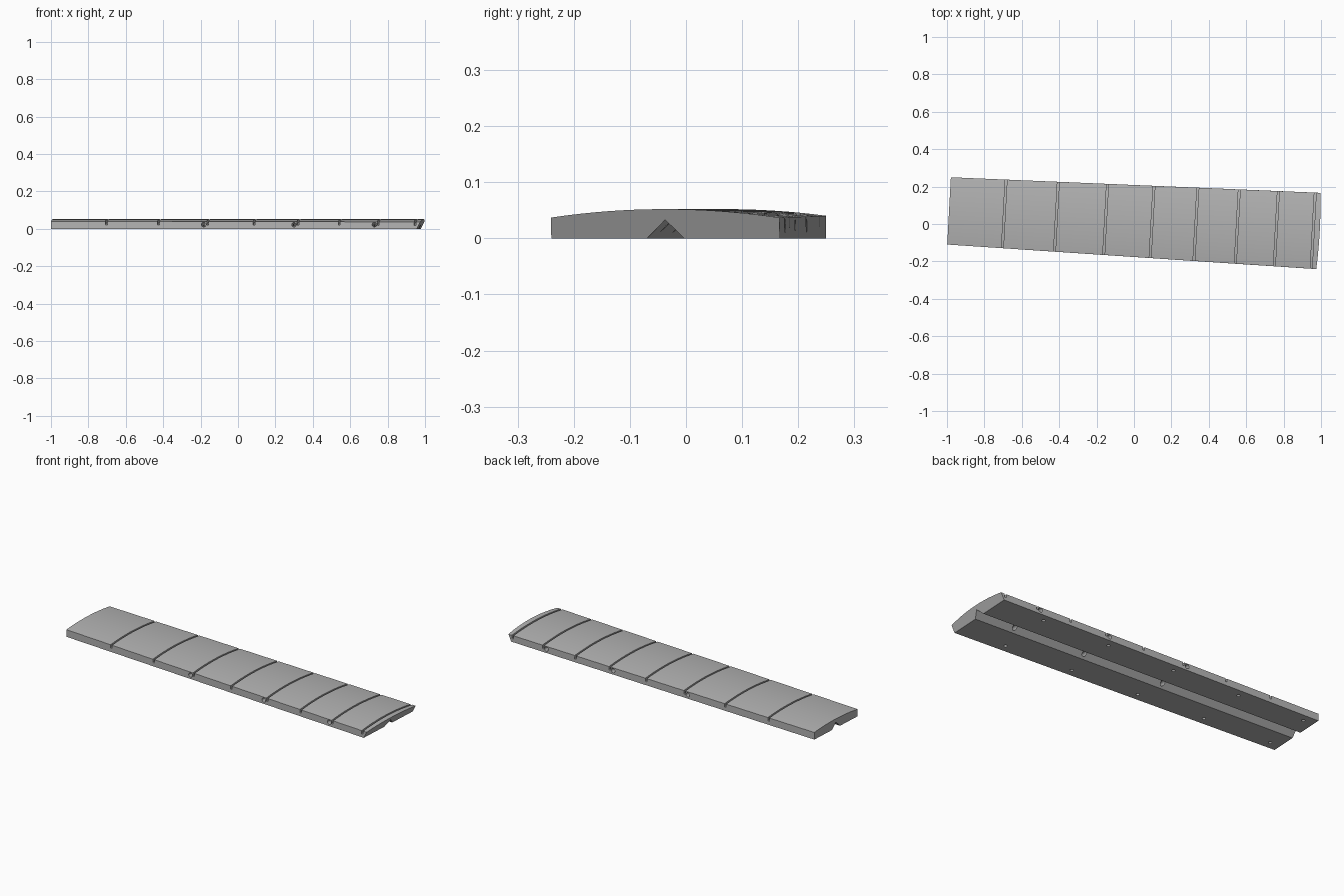
import bpy, bmesh, math
from mathutils import Matrix, Vector

old = bpy.data.objects.get("Cube")
if old:
    bpy.data.objects.remove(old)

# main sizes: u runs along the board, v across it, z up
LENGTH, HALF_A, HALF_B = 1.98, 0.18, 0.204
TOP, RADIUS = 0.052, 1.38
SCALE = 5.27
CHANNEL = 0.033
AXIS = Matrix.Translation((-0.989, 0.070, 0)) @ Matrix.Rotation(math.radians(-3.11), 4, 'Z')

grey = bpy.data.materials.new("plain_grey")
grey.use_nodes = True
grey.diffuse_color = (0.45, 0.45, 0.45, 1)
grey.node_tree.nodes["Principled BSDF"].inputs["Base Color"].default_value = (0.45, 0.45, 0.45, 1)


def arc(half, top, steps=28):
    """Points of the rounded top, from right edge to left edge."""
    vs = [half * (1 - 2 * i / steps) for i in range(steps + 1)]
    return [(v, top - RADIUS + math.sqrt(RADIUS ** 2 - v * v)) for v in vs]


def prism(bm, start, end, u0, u1, slope=0.0):
    """Skin two matching sections; slope leans the far end."""
    a = [bm.verts.new((u0, v, z)) for v, z in start]
    b = [bm.verts.new((u1 - slope * (0.042 - z), v, z)) for v, z in end]
    bm.faces.new(a)
    bm.faces.new(b[::-1])
    n = len(a)
    for i in range(n):
        j = (i + 1) % n
        bm.faces.new((a[j], a[i], b[i], b[j]))


def drill(bm, centre, radius, depth, turn):
    """Add a cylindrical hole cutter."""
    bmesh.ops.create_cone(bm, cap_ends=True, segments=20, radius1=radius, radius2=radius,
                          depth=depth, matrix=Matrix.Translation(centre) @ turn)


def to_object(bm, name):
    bmesh.ops.recalc_face_normals(bm, faces=bm.faces)
    mesh = bpy.data.meshes.new(name)
    bm.to_mesh(mesh)
    bm.free()
    ob = bpy.data.objects.new(name, mesh)
    bpy.context.collection.objects.link(ob)
    ob.matrix_world = AXIS
    mesh.materials.append(grey)
    return ob


def board_section(half):
    # rounded top, flat underside with a V channel in the middle
    return arc(half, TOP) + [(-half, 0), (-CHANNEL, 0), (0, CHANNEL), (CHANNEL, 0), (half, 0)]


# board
bm = bmesh.new()
prism(bm, board_section(HALF_A), board_section(HALF_B), 0, LENGTH, 0.5)
board = to_object(bm, "fretted_board")

# cutters: fret slots, cross holes and underside pin holes
bm = bmesh.new()
slots = [SCALE * (1 - 2 ** (-n / 12)) for n in range(1, 9)]
slot_section = arc(0.25, TOP - 0.0185) + [(-0.25, 0.1), (0.25, 0.1)]
for u in slots:
    prism(bm, slot_section, slot_section, u - 0.005, u + 0.005)
for n in (3, 5, 7):
    drill(bm, Vector((slots[n - 1] - 0.021, 0, 0.022)), 0.012, 0.6,
          Matrix.Rotation(math.pi / 2, 4, 'X'))
for i in range(5):
    u = 0.06 + 0.405 * i
    v = HALF_A + (HALF_B - HALF_A) * u / LENGTH - 0.044
    for side in (-1, 1):
        drill(bm, Vector((u, side * v, 0)), 0.009, 0.04, Matrix())
cutter = to_object(bm, "slot_and_hole_cutter")
cutter.hide_render = True

# cut, then bake the result into the board
mod = board.modifiers.new("cuts", 'BOOLEAN')
mod.operation = 'DIFFERENCE'
mod.solver = 'EXACT'
mod.object = cutter
bpy.context.view_layer.update()
baked = bpy.data.meshes.new_from_object(board.evaluated_get(bpy.context.evaluated_depsgraph_get()))
board.modifiers.clear()
board.data = baked
bpy.data.objects.remove(cutter)

# smooth top, sharp edges
bpy.ops.object.select_all(action='DESELECT')
board.select_set(True)
bpy.context.view_layer.objects.active = board
bpy.ops.object.shade_smooth_by_angle(angle=math.radians(25))
